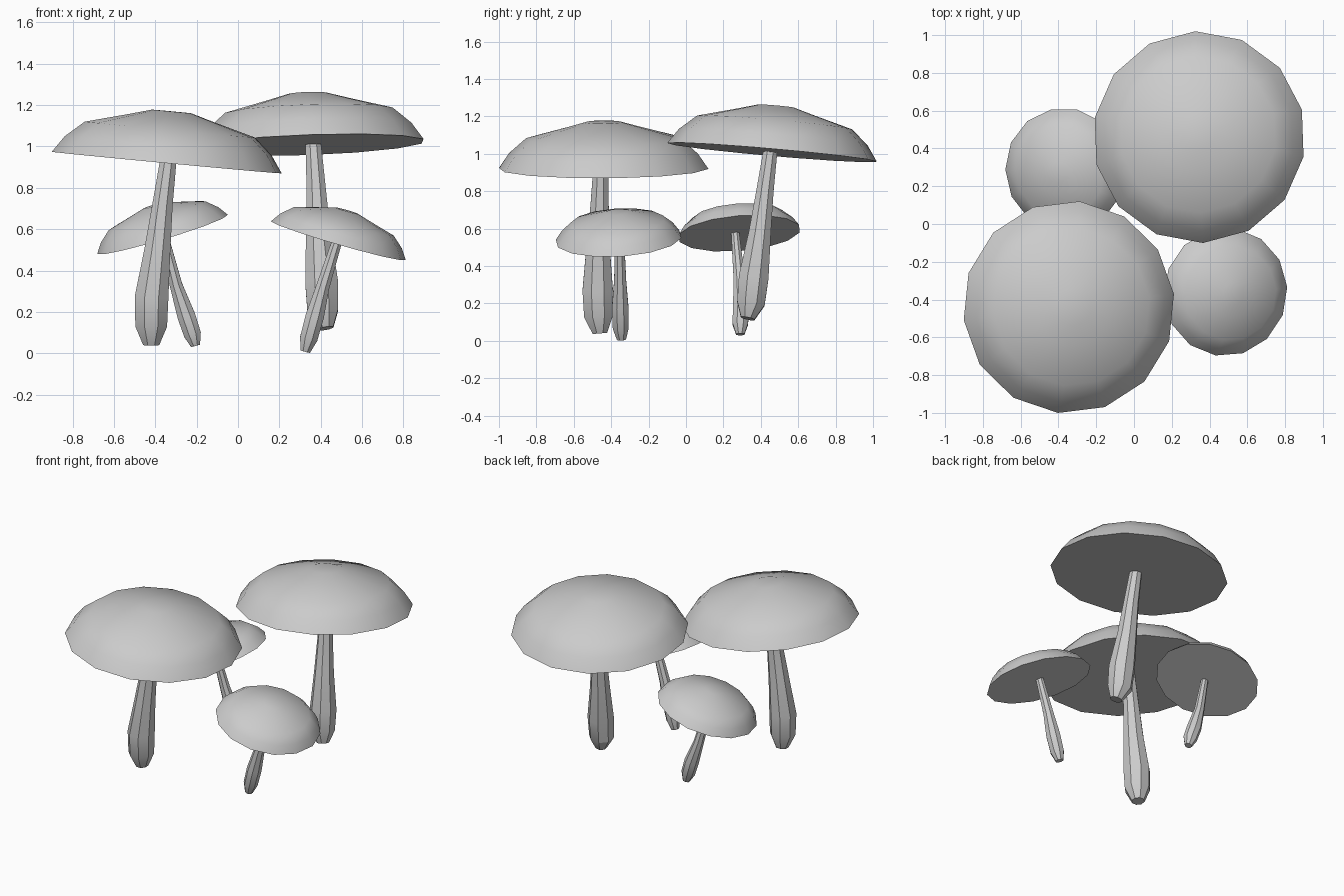
import bpy, bmesh, math
from mathutils import Vector

if "Cube" in bpy.data.objects:
    bpy.data.objects.remove(bpy.data.objects["Cube"])

# cap profile for a unit radius: (radius, height)
CAP = [(1.0, 0.0), (0.90, 0.145), (0.74, 0.285), (0.37, 0.385), (0.17, 0.442)]


def finish(bm, name):
    bmesh.ops.recalc_face_normals(bm, faces=bm.faces)
    mesh = bpy.data.meshes.new(name)
    bm.to_mesh(mesh)
    bm.free()
    obj = bpy.data.objects.new(name, mesh)
    bpy.context.collection.objects.link(obj)
    bpy.ops.object.select_all(action='DESELECT')
    obj.select_set(True)
    bpy.context.view_layer.objects.active = obj
    bpy.ops.object.shade_smooth_by_angle(angle=math.radians(28))
    return obj


def loft(rings, name):
    """Skin closed rings of points and close both ends."""
    bm = bmesh.new()
    loops = [[bm.verts.new(p) for p in ring] for ring in rings]
    n = len(loops[0])
    for a, b in zip(loops, loops[1:]):
        for i in range(n):
            j = (i + 1) % n
            bm.faces.new((a[i], a[j], b[j], b[i]))
    bm.faces.new(loops[0])
    bm.faces.new(loops[-1])
    return finish(bm, name)


def ring(center, normal, radius, sides, turn):
    q = Vector((0, 0, 1)).rotation_difference(Vector(normal))
    pts = []
    for i in range(sides):
        a = turn + 2 * math.pi * i / sides
        pts.append(Vector(center) + q @ Vector((radius * math.cos(a), radius * math.sin(a), 0)))
    return pts


def cap(name, center, radius, slope, turn):
    """Shallow dome with a flat underside, tilted by its x and y slope."""
    n = Vector((-slope[0], -slope[1], 1)).normalized()
    c = Vector(center)
    rings = [ring(c + n * h * radius, n, r * radius, 14, math.radians(turn)) for r, h in CAP]
    return loft(rings, name)


def stem(name, path):
    """Bulbous tube along points (x, y, z, radius)."""
    pts = [Vector(p[:3]) for p in path]
    rings = []
    for i, p in enumerate(path):
        d = pts[min(i + 1, len(pts) - 1)] - pts[max(i - 1, 0)]
        rings.append(ring(pts[i], d.normalized(), p[3], 8, math.pi / 8))
    return loft(rings, name)


# tall front left mushroom
cap("front_left_cap", (-0.345, -0.44, 0.922), 0.563, (-0.094, 0.005), 7)
stem("front_left_stem", [
    (-0.42, -0.46, 0.04, 0.042), (-0.42, -0.468, 0.13, 0.083),
    (-0.418, -0.472, 0.27, 0.088), (-0.39, -0.47, 0.50, 0.068),
    (-0.365, -0.462, 0.72, 0.053), (-0.335, -0.455, 0.95, 0.042)])

# tall back right mushroom
cap("back_right_cap", (0.345, 0.46, 1.008), 0.563, (0.035, -0.088), 15)
stem("back_right_stem", [
    (0.425, 0.33, 0.12, 0.040), (0.41, 0.347, 0.20, 0.080),
    (0.405, 0.362, 0.34, 0.086), (0.388, 0.395, 0.58, 0.064),
    (0.378, 0.422, 0.80, 0.050), (0.363, 0.453, 1.03, 0.040)])

# small back left mushroom
cap("back_left_cap", (-0.365, 0.285, 0.575), 0.330, (0.30, 0.08), 0)
stem("back_left_stem", [
    (-0.205, 0.29, 0.035, 0.024), (-0.22, 0.29, 0.09, 0.045),
    (-0.25, 0.295, 0.18, 0.047), (-0.30, 0.285, 0.33, 0.033),
    (-0.365, 0.262, 0.59, 0.023)])

# small front right mushroom
cap("front_right_cap", (0.485, -0.36, 0.545), 0.340, (-0.29, 0.06), 4)
stem("front_right_stem", [
    (0.325, -0.345, 0.008, 0.026), (0.342, -0.349, 0.07, 0.046),
    (0.372, -0.352, 0.18, 0.048), (0.41, -0.352, 0.32, 0.035),
    (0.485, -0.355, 0.56, 0.026)])
